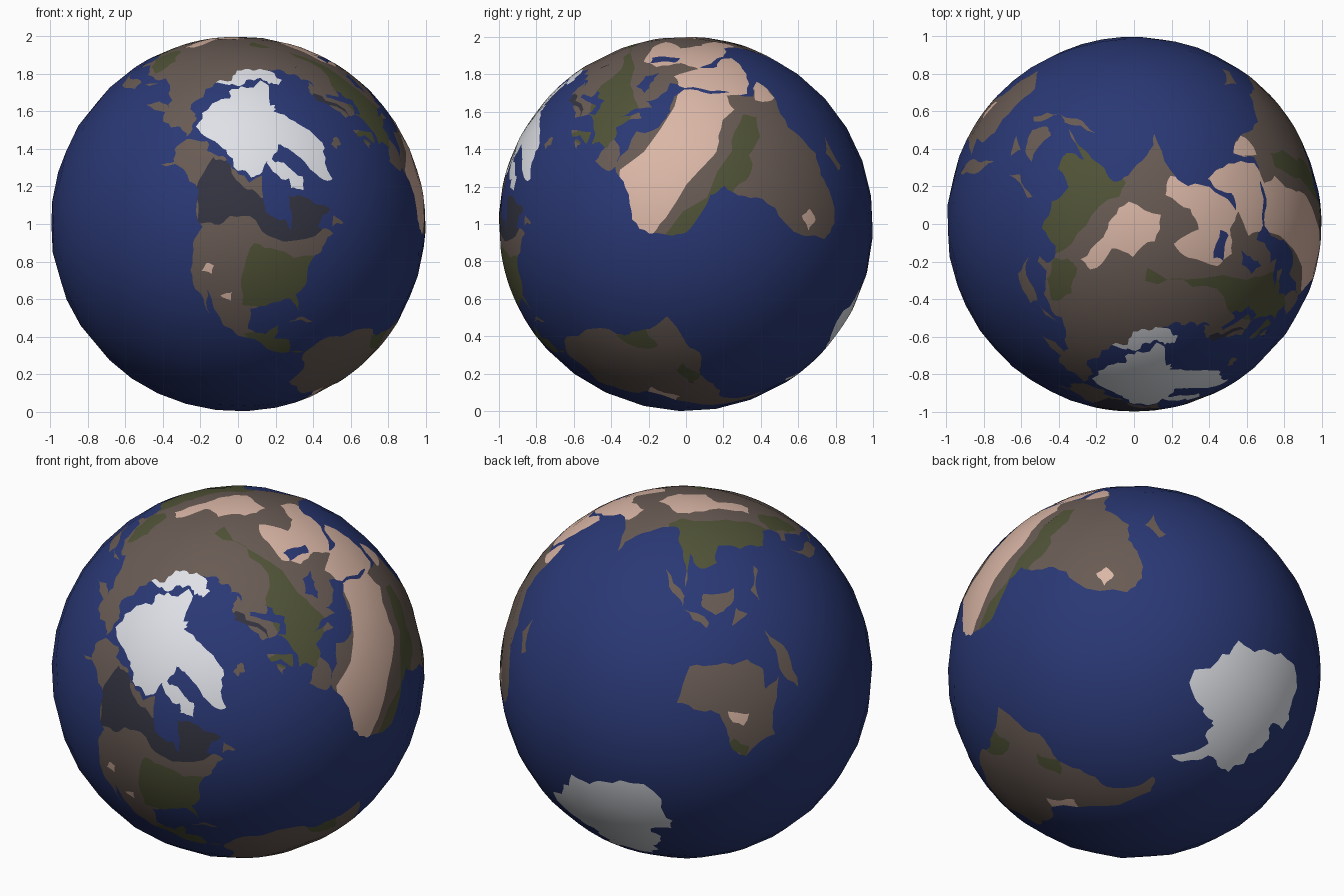
import bpy, bmesh, math, random
from mathutils import Vector
from mathutils.geometry import delaunay_2d_cdt

cube = bpy.data.objects.get("Cube")
if cube:
    bpy.data.objects.remove(cube, do_unlink=True)
random.seed(4)

# Flat colours
PALETTE = {
    "ocean": (.023, .040, .178), "land": (.140, .104, .088), "forest": (.080, .086, .038),
    "desert": (.70, .47, .38), "tundra": (.034, .034, .053), "ice": (.80, .82, .87),
}
NAMES = list(PALETTE)
CLIPPED = ("forest", "desert", "tundra")  # these only show on top of land
regions = []


def on_border(a, b):
    return (abs(a[0]) == abs(b[0]) == 180) or (abs(a[1]) == abs(b[1]) == 90)


def roughen(points):
    """Break each side of an outline at a slightly shifted midpoint."""
    result = []
    for a, b in zip(points, points[1:] + points[:1]):
        result.append(a)
        if not on_border(a, b):
            shift = random.uniform(-.13, .13)
            x = (a[0] + b[0]) / 2 - shift * (b[1] - a[1])
            y = (a[1] + b[1]) / 2 + shift * (b[0] - a[0])
            result.append((max(-180, min(180, x)), max(-90, min(90, y))))
    return result


def paint(colour, *outline):
    """Register a patch given by longitude and latitude in degrees."""
    points = roughen(roughen(list(outline)))
    xs, ys = zip(*points)
    regions.append((colour, points, (min(xs), max(xs), min(ys), max(ys))))


def inside(x, y, points):
    hit = False
    for (ax, ay), (bx, by) in zip(points, points[1:] + points[:1]):
        if (ay > y) != (by > y) and x < ax + (bx - ax) * (y - ay) / (by - ay):
            hit = not hit
    return hit


def colour_at(x, y):
    found = "ocean"
    for colour, points, (left, right, low, high) in regions:
        if colour in CLIPPED and found == "ocean":
            continue
        if left <= x <= right and low <= y <= high and inside(x, y, points):
            found = colour
    return found


# Europe
paint("land", (-9, 43), (-9, 37), (-5, 36), (0, 38), (3, 42), (8, 44), (12, 42), (16, 38), (18, 40),
      (13, 45), (19, 42), (22, 37), (24, 40), (27, 37), (36, 36), (60, 40), (60, 69), (45, 68), (41, 66),
      (34, 67), (40, 67), (30, 70), (20, 70), (12, 65), (5, 61), (8, 58), (12, 56), (16, 56), (18, 60),
      (22, 65), (25, 65), (22, 60), (29, 60), (21, 57), (20, 54), (10, 54), (10, 57), (8, 54), (3, 51),
      (-4, 48), (-1, 46), (-2, 43))
# Asia
paint("land", (36, 37), (35, 31), (39, 21), (43, 13), (53, 16), (60, 22), (56, 25), (51, 25), (48, 30),
      (57, 26), (67, 25), (73, 20), (77, 8), (80, 15), (87, 21), (92, 22), (95, 16), (99, 10), (103, 1),
      (100, 13), (105, 9), (109, 13), (107, 20), (114, 22), (121, 28), (119, 35), (122, 38), (126, 38),
      (127, 35), (129, 36), (128, 40), (136, 45), (140, 52), (138, 54), (150, 59), (162, 61), (156, 57),
      (157, 51), (162, 56), (165, 60), (178, 62), (180, 65), (180, 69), (170, 70), (150, 71), (130, 71),
      (110, 73), (80, 72), (68, 69), (55, 68), (50, 45))
# Far eastern tip of Asia
paint("land", (-180, 65), (-170, 66), (-180, 69))
# Africa
paint("land", (-6, 36), (10, 37), (11, 34), (20, 31), (25, 32), (34, 31), (36, 23), (43, 11), (51, 12),
      (47, 4), (40, -3), (40, -15), (35, -20), (33, -27), (27, -34), (19, -34), (12, -18), (13, -8),
      (9, -1), (9, 4), (4, 6), (-8, 5), (-13, 8), (-17, 14), (-17, 21), (-10, 29))
paint("land", (44, -25), (47, -25), (50, -15), (44, -18))
# North and Central America
paint("land", (-168, 66), (-157, 71), (-141, 70), (-128, 70), (-115, 68), (-95, 69), (-94, 61), (-93, 58),
      (-82, 55), (-80, 51), (-78, 55), (-77, 62), (-70, 61), (-65, 59), (-56, 53), (-66, 50), (-60, 46),
      (-66, 44), (-70, 42), (-74, 40), (-76, 35), (-81, 31), (-80, 25), (-83, 30), (-90, 29), (-97, 27),
      (-97, 20), (-91, 18), (-87, 21), (-88, 16), (-83, 15), (-83, 10), (-78, 9), (-85, 10), (-94, 16),
      (-105, 20), (-113, 31), (-110, 23), (-115, 29), (-121, 35), (-124, 43), (-123, 49), (-134, 58),
      (-150, 60), (-162, 55), (-158, 59), (-165, 61))
# South America
paint("land", (-78, 8), (-72, 12), (-62, 10), (-52, 5), (-50, 0), (-44, -3), (-35, -6), (-39, -15),
      (-41, -22), (-48, -26), (-54, -34), (-58, -38), (-65, -42), (-68, -50), (-66, -55), (-74, -52),
      (-73, -37), (-70, -18), (-76, -14), (-81, -5), (-77, 3))
# Australia
paint("land", (114, -22), (122, -18), (130, -12), (136, -12), (140, -17), (142, -11), (146, -19),
      (153, -26), (150, -37), (144, -38), (138, -35), (131, -31), (124, -33), (115, -34))
# Islands of the south-east seas
paint("land", (131, -1), (141, -3), (150, -10), (141, -9), (135, -4))
paint("land", (109, 1), (117, 7), (118, 1), (115, -4), (110, -3))
paint("land", (95, 5), (104, -2), (105, -6), (100, -2))
paint("land", (105, -6), (114, -7), (114, -9))
paint("land", (120, 1), (124, 1), (121, -5))
paint("land", (120, 18), (122, 17), (126, 7), (122, 9))
# Islands of the north Pacific and north Atlantic
paint("land", (130, 33), (137, 37), (141, 45), (145, 44), (140, 35))
paint("land", (142, 46), (144, 50), (142, 54))
paint("land", (-5, 50), (1, 51), (0, 53), (-3, 59), (-6, 57), (-3, 54))
paint("land", (-10, 52), (-6, 52), (-6, 55))
paint("land", (-24, 64), (-18, 63), (-14, 65), (-18, 66), (-23, 66))
paint("land", (-59, 48), (-53, 47), (-56, 51))
paint("land", (-84, 22), (-75, 20), (-79, 23))

# Forests of Europe, Asia, Africa, the Americas and Australia
paint("forest", (-5, 44), (3, 42), (20, 41), (28, 46), (45, 50), (84, 50), (86, 54), (60, 56),
      (32, 59), (10, 56), (-6, 59), (-6, 48))
paint("forest", (91, 27), (105, 33), (121, 37), (124, 27), (112, 8), (99, 7), (93, 16), (88, 23))
paint("forest", (117, 40), (122, 38), (130, 42), (135, 48), (124, 50), (115, 44))
paint("forest", (-13, 8), (-8, 3), (10, 1), (19, 0), (22, 3), (30, 3), (36, 7), (34, 11), (20, 8), (-14, 10))
paint("forest", (-100, 28), (-101, 40), (-98, 48), (-88, 46), (-72, 42), (-68, 30), (-80, 23))
paint("forest", (-98, 18), (-86, 22), (-76, 9), (-84, 8))
paint("forest", (-52, 2), (-43, -2), (-46, -10), (-51, -6))
paint("forest", (-52, -20), (-48, -20), (-50, -28), (-56, -27))
paint("forest", (140, -39), (150, -38), (148, -34), (141, -35))

# Deserts
paint("desert", (-19, 14), (-10, 13), (15, 12), (22, 14), (34, 14), (38, 18), (36, 33), (-6, 34), (-19, 28))
paint("desert", (42, 10), (53, 13), (48, 5), (45, 6))
paint("desert", (33, 32), (43, 11), (62, 20), (57, 25), (73, 22), (75, 28), (66, 32), (62, 38),
      (72, 43), (65, 47), (50, 48), (45, 43), (49, 36), (47, 30), (40, 36))
paint("desert", (77, 34), (88, 29), (95, 33), (100, 38), (112, 42), (110, 46), (98, 42), (90, 46), (80, 42))
paint("desert", (16, -27), (21, -27), (22, -23), (18, -22))
paint("desert", (-71, -18), (-66, -18), (-67, -28), (-71, -28))
paint("desert", (133, -29), (140, -26), (141, -30), (137, -31))
paint("desert", (-117, 36), (-113, 36), (-113, 39), (-116, 39))
paint("desert", (-108, 30), (-104, 29), (-104, 32))

# Tundra
paint("tundra", (-141, 69), (-128, 71), (-118, 67), (-105, 64), (-92, 62), (-76, 63), (-52, 56),
      (-60, 50), (-78, 48), (-90, 50), (-98, 55), (-112, 55), (-118, 51), (-126, 49), (-136, 58))
paint("tundra", (6, 59), (12, 60), (28, 69), (18, 70))

# Inland seas
paint("ocean", (28, 42), (34, 42), (41, 41), (38, 45), (31, 46))
paint("ocean", (48, 46), (53, 46), (53, 37), (49, 38))

# Northern ice sheet with the large northern islands
paint("ice", (-180, 90), (-180, 71), (-164, 71), (-140, 73), (-125, 72), (-116, 69), (-104, 68),
      (-95, 70), (-84, 74), (-72, 77), (-60, 76), (-54, 71), (-51, 63), (-44, 60), (-40, 65), (-26, 69),
      (-20, 74), (-12, 81), (0, 84), (25, 85), (60, 83), (104, 79), (130, 77), (152, 76), (170, 72),
      (180, 71), (180, 90))
paint("ice", (-90, 73), (-78, 73), (-68, 69), (-62, 66), (-66, 62), (-74, 64), (-73, 67), (-85, 70))
paint("ice", (58, 73), (68, 71), (82, 70), (95, 70), (110, 72), (128, 71), (118, 75), (104, 77),
      (85, 75), (70, 77), (58, 76))
# Southern ice sheet
paint("ice", (-180, -90), (-180, -78), (-150, -77), (-120, -74), (-100, -72), (-75, -73), (-67, -67),
      (-57, -63), (-62, -70), (-62, -75), (-40, -78), (-25, -75), (-10, -70), (30, -69), (55, -66),
      (75, -69), (100, -66), (135, -66), (160, -70), (170, -72), (165, -78), (180, -78), (180, -90))

# Flat chart: a grid of meridians and parallels cut along every outline
COLUMNS, ROWS = 32, 16
coords, edges = [], []
for row in range(ROWS + 1):
    for column in range(COLUMNS + 1):
        index = len(coords)
        coords.append(Vector((column * 360 / COLUMNS - 180, row * 180 / ROWS - 90)))
        if column < COLUMNS:
            edges.append((index, index + 1))
        if row < ROWS:
            edges.append((index, index + COLUMNS + 1))
for colour, points, bounds in regions:
    start, count = len(coords), len(points)
    coords += [Vector(point) for point in points]
    edges += [(start + i, start + (i + 1) % count) for i in range(count)]
chart, _, triangles, *_ = delaunay_2d_cdt(coords, edges, [], 0, 1e-4)

# Tilted axis on which the chart is wrapped
north = Vector((.12, -.8, .588)).normalized()
prime = Vector((.984, .175, .037))
prime = (prime - north * prime.dot(north)).normalized()
east = north.cross(prime)


def wrap(point):
    lon, lat = math.radians(point.x), math.radians(point.y)
    return math.cos(lat) * (math.cos(lon) * prime + math.sin(lon) * east) + math.sin(lat) * north


# Globe
bm = bmesh.new()
verts = [bm.verts.new(wrap(point)) for point in chart]
for triangle in triangles:
    middle = sum((chart[i] for i in triangle), Vector((0, 0))) / 3
    face = bm.faces.new([verts[i] for i in triangle])
    face.material_index = NAMES.index(colour_at(middle.x, middle.y))
    face.smooth = True
bmesh.ops.remove_doubles(bm, verts=bm.verts[:], dist=1e-5)
for face in bm.faces:
    face.normal_update()
    if face.normal.dot(face.calc_center_median()) < 0:
        face.normal_flip()
mesh = bpy.data.meshes.new("globe")
bm.to_mesh(mesh)
bm.free()
mesh.normals_split_custom_set_from_vertices([v.co.normalized() for v in mesh.vertices])

for name, rgb in PALETTE.items():
    material = bpy.data.materials.new(name)
    material.use_nodes = True
    material.diffuse_color = (*rgb, 1)
    shader = next(n for n in material.node_tree.nodes if n.type == "BSDF_PRINCIPLED")
    shader.inputs["Base Color"].default_value = (*rgb, 1)
    mesh.materials.append(material)
globe = bpy.data.objects.new("globe", mesh)
globe.location.z = 1
bpy.context.collection.objects.link(globe)
